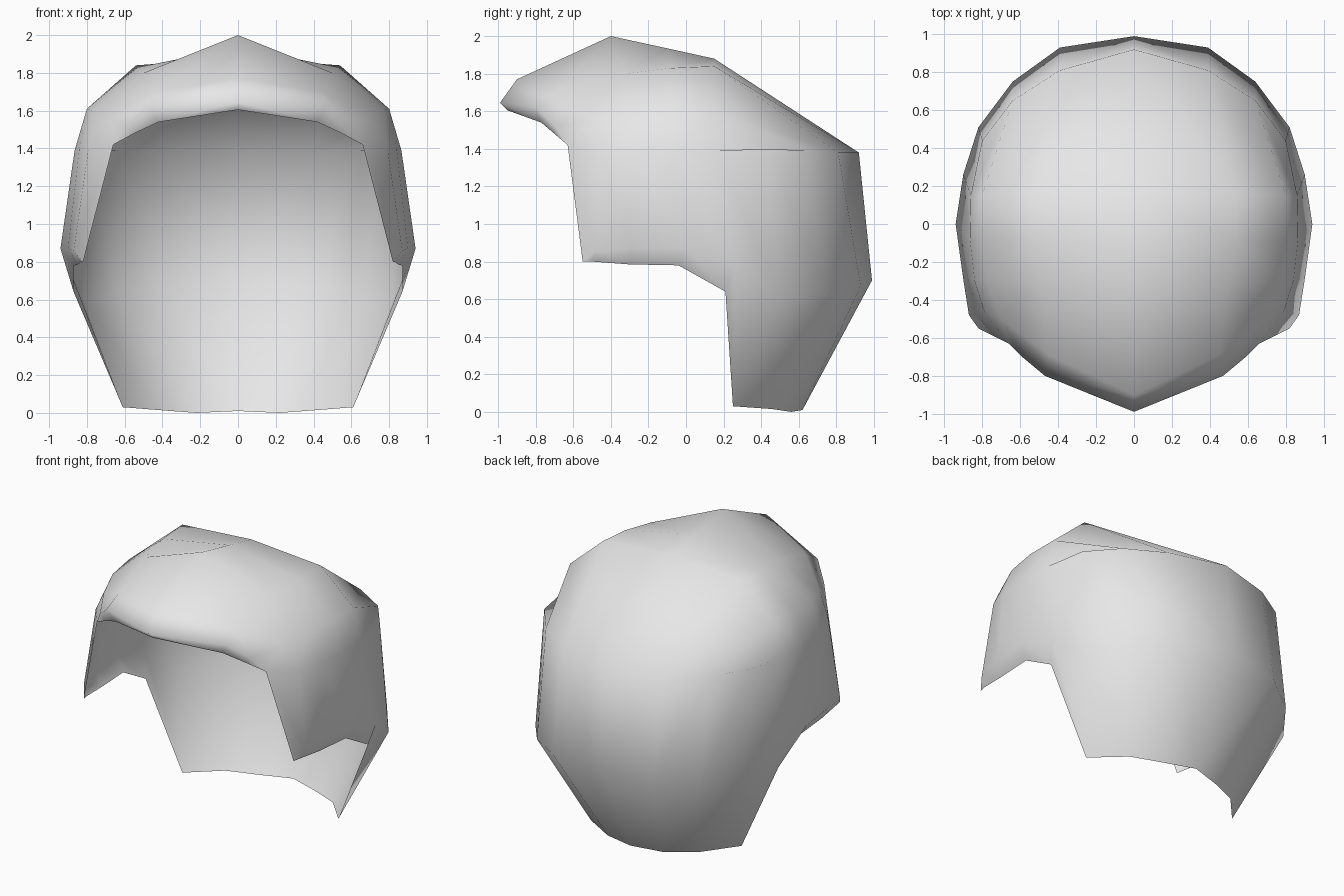
import bpy, bmesh

cube = bpy.data.objects.get("Cube")
if cube:
    bpy.data.objects.remove(cube, do_unlink=True)

# Cross-sections of the left half over the crown, from back to brow;
# each runs from the centre line down to ear-top height
crown = [
    [(0, .92, 1.38), (.39, .81, 1.38), (.64, .65, 1.39), (.80, .44, 1.40)],
    [(0, .15, 1.88), (.54, .15, 1.84), (.80, .15, 1.61), (.86, .15, 1.39)],
    [(0, -.10, 1.935), (.53, -.08, 1.83), (.80, -.08, 1.61), (.865, -.08, 1.39)],
    [(0, -.40, 2.0), (.50, -.32, 1.80), (.77, -.30, 1.60), (.84, -.30, 1.40)],
    [(0, -.90, 1.77), (.45, -.69, 1.70), (.70, -.50, 1.56), (.79, -.46, 1.41)],
    [(0, -.99, 1.645), (.47, -.80, 1.62), (.59, -.70, 1.52), (.66, -.63, 1.42)],
]
# Turned-under brow edge
brow = [crown[-1],
        [(0, -.95, 1.605), (.42, -.77, 1.54), (.55, -.70, 1.48), (.66, -.63, 1.42)]]

# Rows around the side, from the back centre to the face opening
hem = [(0, .62, .01), (.22, .56, 0), (.42, .46, .015), (.61, .25, .03),
       (.87, .21, .64), (.87, -.04, .78), (.85, -.30, .785), (.83, -.50, .80),
       (.82, -.55, .80)]
middle = [(0, .99, .70), (.39, .93, .67), (.64, .75, .64), (.82, .51, .60),
          (.90, .26, .78), (.94, 0, .87), (.90, -.29, .87), (.87, -.48, .86),
          (.82, -.55, .80)]
upper = crown[0] + [section[-1] for section in crown[1:]]
sides = [hem, middle, upper]


def add_grid(bm, rows):
    """Skin neighbouring rows with quads, or triangles where points meet."""
    verts = [[bm.verts.new(p) for p in row] for row in rows]
    for a, b in zip(verts, verts[1:]):
        for j in range(len(a) - 1):
            corners = []
            for v in (a[j], b[j], b[j + 1], a[j + 1]):
                if all((v.co - c.co).length > 1e-4 for c in corners):
                    corners.append(v)
            bm.faces.new(corners)


bm = bmesh.new()
for grid in (sides, crown, brow):
    add_grid(bm, grid)
bmesh.ops.remove_doubles(bm, verts=bm.verts[:], dist=1e-4)
for face in bm.faces:
    face.smooth = True

mesh = bpy.data.meshes.new("hair_shell")
bm.to_mesh(mesh)
bm.free()
hair = bpy.data.objects.new("hair_shell", mesh)
bpy.context.collection.objects.link(hair)

# Right half
mirror = hair.modifiers.new("mirror", "MIRROR")
mirror.use_axis[0] = True
mirror.use_mirror_merge = True
mirror.merge_threshold = 0.001

# Colour
grey = bpy.data.materials.new("light_grey")
grey.use_nodes = True
colour = (.8, .8, .8, 1)
grey.diffuse_color = colour
grey.node_tree.nodes["Principled BSDF"].inputs["Base Color"].default_value = colour
mesh.materials.append(grey)
